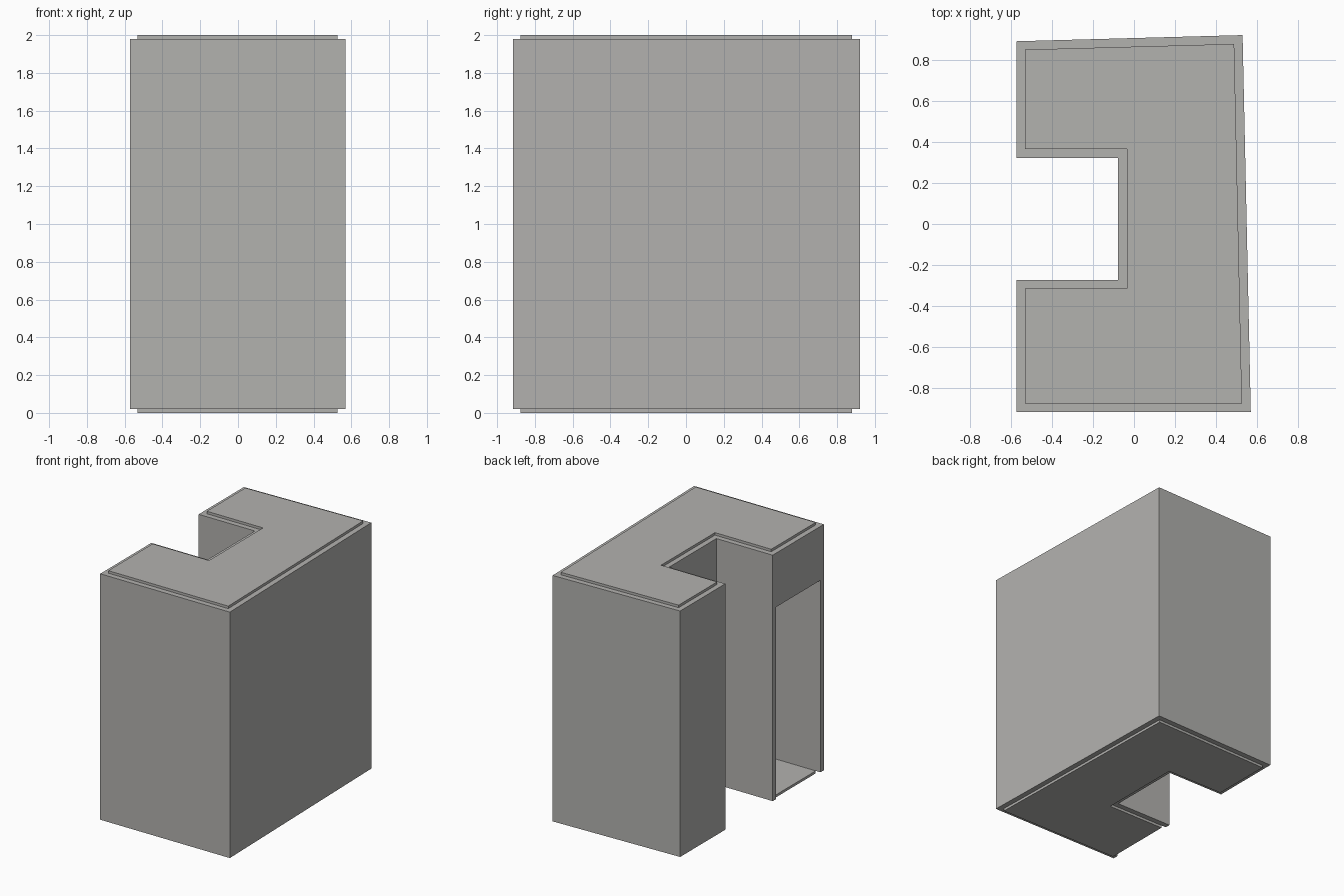
import bpy
import bmesh
from mathutils import Vector

cube = bpy.data.objects.get("Cube")
if cube:
    bpy.data.objects.remove(cube, do_unlink=True)

WALL = 0.042                       # wall thickness
SLAB = 0.02                        # floor and roof thickness
TOP = 2.0
DOOR_TOP = 1.55

grey = bpy.data.materials.new("warm_grey")
grey.use_nodes = True
grey.diffuse_color = (0.45, 0.445, 0.43, 1)
grey.node_tree.nodes["Principled BSDF"].inputs["Base Color"].default_value = grey.diffuse_color


def prism(name, outline, z0, z1):
    """Extrude a flat outline from z0 up to z1."""
    bm = bmesh.new()
    base = bm.faces.new([bm.verts.new((x, y, z0)) for x, y in outline])
    top = bmesh.ops.extrude_face_region(bm, geom=[base], use_keep_orig=True)["geom"]
    bmesh.ops.translate(bm, vec=(0, 0, z1 - z0),
                        verts=[v for v in top if isinstance(v, bmesh.types.BMVert)])
    bmesh.ops.recalc_face_normals(bm, faces=bm.faces)
    mesh = bpy.data.meshes.new(name)
    bm.to_mesh(mesh)
    bm.free()
    mesh.materials.append(grey)
    obj = bpy.data.objects.new(name, mesh)
    bpy.context.collection.objects.link(obj)
    return obj


def inset(points, d):
    """Move every edge of a counter-clockwise outline inwards by d."""
    result = []
    for i, p in enumerate(points):
        a = (p - points[i - 1]).normalized()
        b = (points[(i + 1) % len(points)] - p).normalized()
        na, nb = Vector((-a.y, a.x)), Vector((-b.y, b.x))
        result.append(p + (na + nb) * d / (1 + na.dot(nb)))
    return result


# U-shaped plan with slightly skewed long and back walls
outer = [Vector(p) for p in (
    (-0.573, -0.917), (0.57, -0.917), (0.53, 0.922), (-0.573, 0.892),
    (-0.573, 0.323), (-0.077, 0.323), (-0.077, -0.273), (-0.573, -0.273))]
inner = inset(outer, WALL)

# Walls, left open at the doorway in the end of the front wing
side = outer[0].x
jamb_a = Vector((side, inner[0].y))
jamb_b = Vector((side, inner[-1].y))
prism("walls", [jamb_a] + outer + [jamb_b] + inner[::-1], SLAB, TOP - SLAB)

# Wall panel above the doorway
prism("door_lintel", [jamb_a, inner[0], inner[-1], jamb_b], DOOR_TOP, TOP - SLAB)

# Floor and roof slabs, set in by the wall thickness
prism("floor_slab", inner, 0, SLAB)
prism("roof_slab", inner, TOP - SLAB, TOP)
